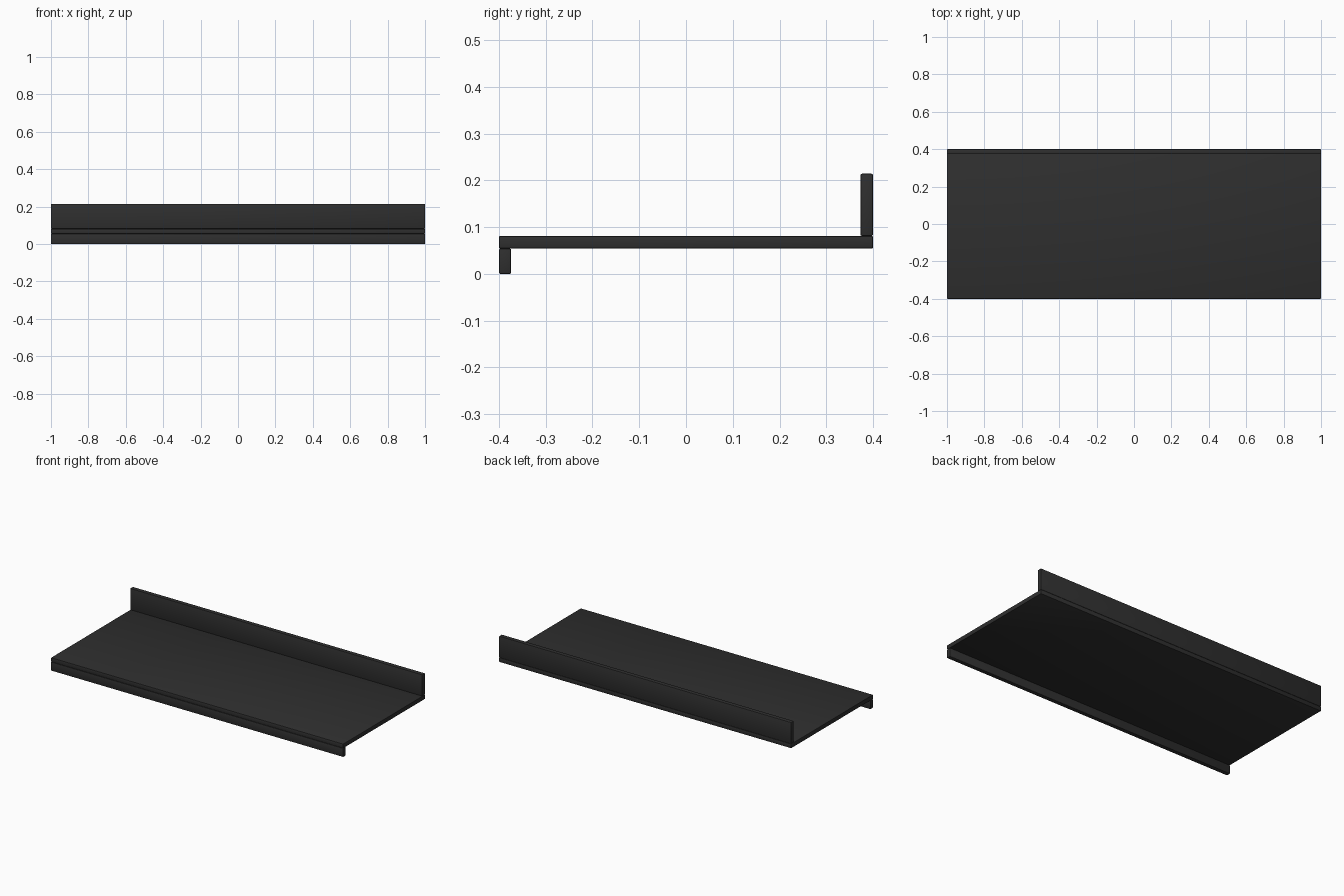
import bpy
import math

cube = bpy.data.objects.get("Cube")
if cube:
    bpy.data.objects.remove(cube, do_unlink=True)

# Single dark finish
charcoal = bpy.data.materials.new("charcoal")
charcoal.use_nodes = True
colour = (0.028, 0.028, 0.028, 1)
charcoal.diffuse_color = colour
charcoal.node_tree.nodes["Principled BSDF"].inputs["Base Color"].default_value = colour


def board(name, y_range, z_range, bevel=0.003):
    """Full-width board with softly rounded edges."""
    (y0, y1), (z0, z1) = y_range, z_range
    bpy.ops.mesh.primitive_cube_add(size=1, location=(0, (y0 + y1) / 2, (z0 + z1) / 2))
    obj = bpy.context.object
    obj.name = name
    obj.scale = (2, y1 - y0, z1 - z0)
    bpy.ops.object.transform_apply(location=False, rotation=False, scale=True)
    obj.data.materials.append(charcoal)
    mod = obj.modifiers.new("rounded_edges", "BEVEL")
    mod.width = bevel
    mod.segments = 2
    bpy.ops.object.modifier_apply(modifier=mod.name)
    bpy.ops.object.shade_smooth_by_angle(angle=math.radians(30))
    return obj


# Flat shelf, raised back edge and hanging front lip
board("shelf_panel", (-0.4, 0.4), (0.054, 0.081))
board("back_upstand", (0.373, 0.4), (0.081, 0.214))
board("front_lip", (-0.4, -0.374), (0, 0.054))
